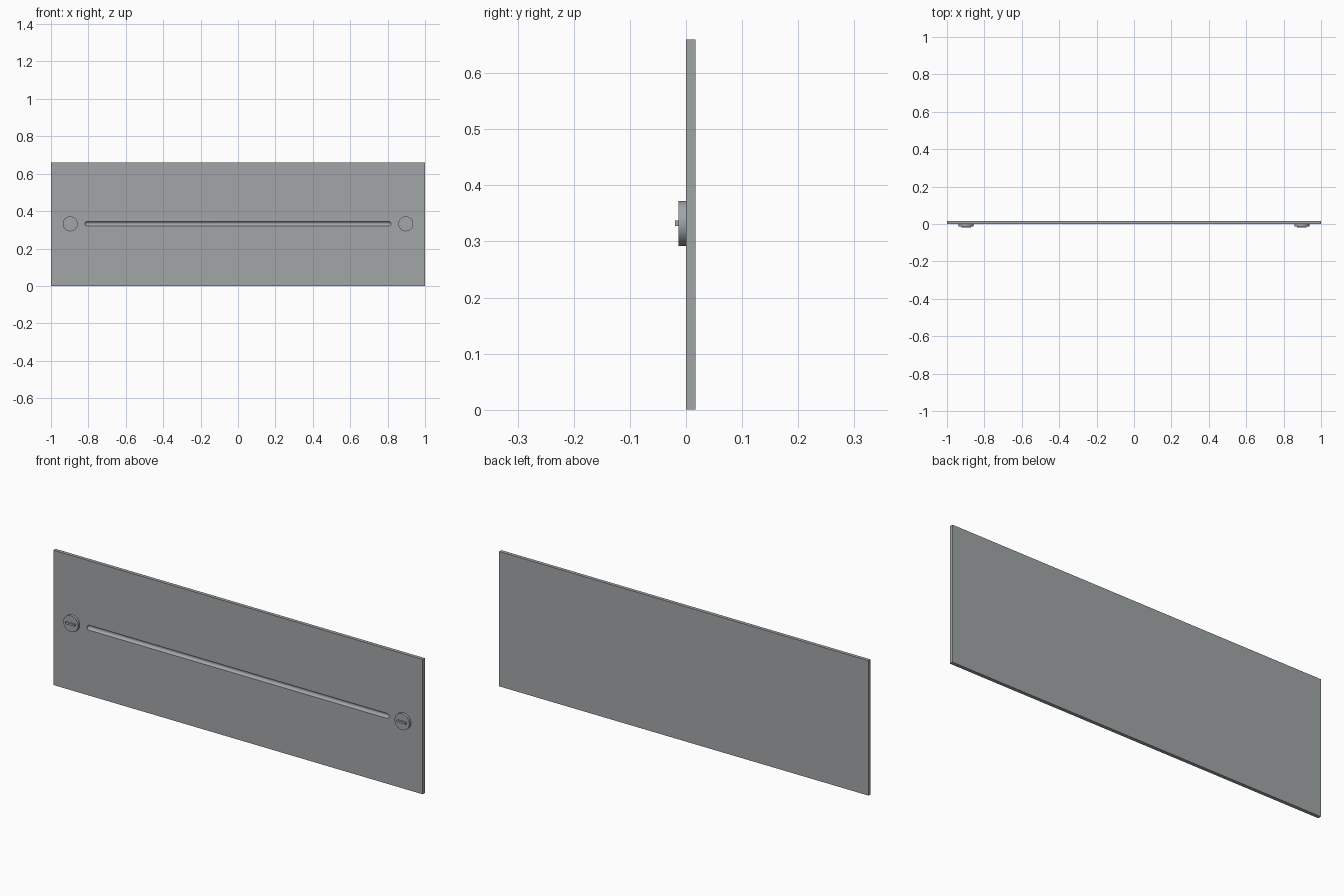
import bpy
from math import pi, radians

cube = bpy.data.objects.get("Cube")
if cube:
    bpy.data.objects.remove(cube, do_unlink=True)

WIDTH, HEIGHT = 2.0, 0.66
FRONT, BACK = 0.0, 0.017
MID = HEIGHT / 2 + 0.002

grey = bpy.data.materials.new("satin grey")
grey.use_nodes = True
color = (0.36, 0.38, 0.39, 1)
grey.diffuse_color = color
grey.node_tree.nodes["Principled BSDF"].inputs["Base Color"].default_value = color


def finish(name):
    obj = bpy.context.object
    obj.name = name
    bpy.ops.object.transform_apply(location=False, rotation=True, scale=True)
    obj.data.materials.clear()
    obj.data.materials.append(grey)
    return obj


def box(name, center, size):
    bpy.ops.mesh.primitive_cube_add(size=1, location=center)
    bpy.context.object.scale = size
    return finish(name)


def cylinder(name, center, radius, depth, rotation, sides=48):
    bpy.ops.mesh.primitive_cylinder_add(vertices=sides, radius=radius, depth=depth,
                                        location=center, rotation=rotation)
    return finish(name)


def smooth(obj):
    bpy.ops.object.select_all(action="DESELECT")
    obj.select_set(True)
    bpy.context.view_layer.objects.active = obj
    bpy.ops.object.shade_smooth_by_angle(angle=radians(35))


# Flat panel
panel = box("panel", (0, (FRONT + BACK) / 2, HEIGHT / 2), (WIDTH, BACK - FRONT, HEIGHT))

# Long round-bottomed groove with rounded ends, cut into the front
GROOVE_R, GROOVE_HALF = 0.012, 0.818
groove = cylinder("groove_cutter", (0, FRONT, MID), GROOVE_R,
                  2 * GROOVE_HALF, (0, pi / 2, 0), 24)
bevel = groove.modifiers.new("round ends", "BEVEL")
bevel.width = GROOVE_R * 0.9
bevel.segments = 5
bevel.limit_method = "ANGLE"
bevel.angle_limit = radians(50)
groove.hide_render = True
cut = panel.modifiers.new("groove", "BOOLEAN")
cut.operation = "DIFFERENCE"
cut.solver = "EXACT"
cut.object = groove

# Bake the cut, then drop the cutter
bpy.ops.object.select_all(action="DESELECT")
panel.select_set(True)
bpy.context.view_layer.objects.active = panel
bpy.ops.object.modifier_apply(modifier=cut.name)
bpy.data.objects.remove(groove, do_unlink=True)
smooth(panel)

# Round knob with a thin raised grip at each end
KNOB_T, GRIP_T = 0.013, 0.0065
for side, sign in (("left", 1), ("right", -1)):
    x = sign * 0.897
    knob = cylinder(side + "_knob", (x, FRONT - KNOB_T / 2, MID), 0.04, KNOB_T, (pi / 2, 0, 0))
    smooth(knob)
    box(side + "_knob_grip", (x, FRONT - KNOB_T - GRIP_T / 2, MID), (0.05, GRIP_T, 0.01))
